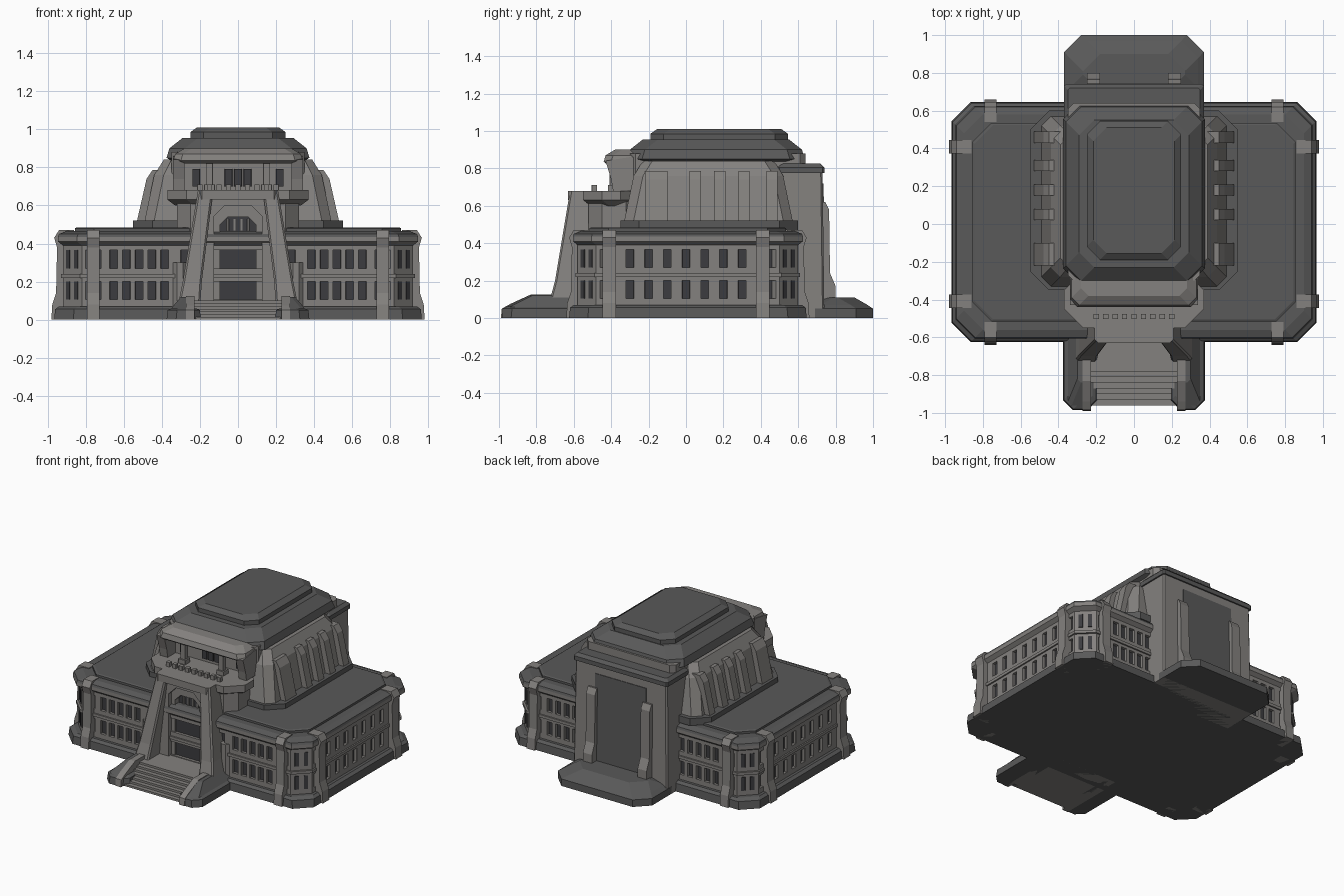
import bpy, bmesh, math
from mathutils import Matrix

cube = bpy.data.objects.get("Cube")
if cube:
    bpy.data.objects.remove(cube, do_unlink=True)


def material(name, red, green, blue):
    mat = bpy.data.materials.new(name)
    mat.use_nodes = True
    colour = (red, green, blue, 1)
    mat.diffuse_color = colour
    mat.node_tree.nodes["Principled BSDF"].inputs["Base Color"].default_value = colour
    return mat


STONE = material("warm grey stone", .23, .22, .21)
SLATE = material("dark grey slate", .1, .1, .1)
GLASS = material("shadowed glass", .045, .045, .05)
SIDES = (-1, 1)


def solid(name, mat, rings, matrix=Matrix()):
    """Join equal rings of points into a closed solid."""
    bm = bmesh.new()
    loops = [[bm.verts.new(point) for point in ring] for ring in rings]
    count = len(loops[0])
    for low, high in zip(loops, loops[1:]):
        for i in range(count):
            j = (i + 1) % count
            bm.faces.new((low[i], low[j], high[j], high[i]))
    bm.faces.new(loops[0])
    bm.faces.new(loops[-1])
    bmesh.ops.remove_doubles(bm, verts=bm.verts, dist=.00001)
    bmesh.ops.recalc_face_normals(bm, faces=bm.faces)
    mesh = bpy.data.meshes.new(name)
    bm.to_mesh(mesh)
    bm.free()
    mesh.materials.append(mat)
    part = bpy.data.objects.new(name, mesh)
    part.matrix_world = matrix
    bpy.context.collection.objects.link(part)


def outline(left, right, front, back, cut, z, side):
    """Rectangle with cut corners at one height."""
    corners = [(left + cut, front), (right - cut, front), (right, front + cut), (right, back - cut),
               (right - cut, back), (left + cut, back), (left, back - cut), (left, front + cut)]
    return [(side * x, y, z) for x, y in corners]


def tower(name, mat, foot, profile, side=1, matrix=Matrix()):
    """Stack a footprint through pairs of height and outward growth."""
    left, right, front, back, cut = foot
    solid(name, mat, [outline(left - grow, right + grow, front - grow, back + grow, max(cut, .001), z, side)
                      for z, grow in profile], matrix)


def block(name, mat, foot, bottom, top, side=1):
    tower(name, mat, foot, ((bottom, 0), (top, 0)), side)


def wide(half, front, back, cut=0):
    return (-half, half, front, back, cut)


def post(x, y, half):
    return (x - half, x + half, y - half, y + half, 0)


def fin(name, mat, profile, half, x, y, angle=0):
    """Upright rib against a wall, from pairs of height and projection."""
    points = [(-depth, z) for z, depth in profile]
    points += [(.06, profile[-1][0]), (.06, profile[0][0])]
    place = Matrix.Translation((x, y, 0)) @ Matrix.Rotation(angle, 4, "Z")
    solid(name, mat, [[(end, y, z) for y, z in points] for end in (-half, half)], place)


def arch(half, top, bottom=.1):
    cut = half * .45
    return [(-half, bottom), (-half, top - cut), (cut - half, top),
            (half - cut, top), (half, top - cut), (half, bottom)]


def arch_frame(name, mat, outer, inner, front, back):
    points = outer + inner[::-1]
    solid(name, mat, [[(x, y, z) for x, z in points] for y in (front, back)])


# Wings: plinth, glazed core, wall bands, cornice and flat roof
END, FRONT, BACK, CUT = .92, -.58, .6, .1
WING = wide(END, FRONT, BACK, CUT)
SILLS = (.105, .27)
WINDOW_HEIGHT = .095
tower("wing_plinth", SLATE, WING, ((0, .045), (.055, .04), (.07, .02)))
tower("window_core", GLASS, WING, ((.06, -.02), (.42, -.02)))
block("base_band", STONE, WING, .06, SILLS[0])
block("middle_band", STONE, WING, SILLS[0] + WINDOW_HEIGHT, SILLS[1])
tower("sill_course", STONE, WING, ((.22, .01), (.24, .01)))
block("head_band", STONE, WING, SILLS[1] + WINDOW_HEIGHT, .4)
tower("cornice", STONE, WING, ((.39, 0), (.41, .025), (.435, .025)))
tower("cornice_roof", SLATE, WING, ((.435, .025), (.45, .02), (.465, -.02)))
tower("wing_roof", SLATE, WING, ((.46, -.065), (.48, -.065), (.485, -.075)))


# Wall piers between the windows
def gaps(centres, start, end, half=.02):
    edges = [start] + [c + shift for c in centres for shift in (-half, half)] + [end]
    return list(zip(edges[::2], edges[1::2]))


FRONT_WINDOWS = [.385 + .067 * i for i in range(5)]
SIDE_WINDOWS = [.1 * i for i in range(-3, 4)]
BUTTRESS = ((0, .06), (.08, .055), (.14, .035), (.38, .03), (.43, .045), (.47, .02))
for side in SIDES:
    turn = side * math.pi / 2
    for left, right in gaps(FRONT_WINDOWS, .3, .72):
        block("front_pier", STONE, (left, right, FRONT, FRONT + .05, 0), .07, .4, side)
        block("back_pier", STONE, (left, right, BACK - .05, BACK, 0), .07, .4, side)
    for near, far in gaps(SIDE_WINDOWS, -.4, .4):
        block("side_pier", STONE, (END - .05, END, near, far, 0), .07, .4, side)
    for face, wall in zip(SIDES, (FRONT, BACK)):
        # Corner blocks with windows on the cut face
        near, far = sorted((wall, wall - face * .22))
        block("corner_block", STONE, (END - .22, END, near, far, CUT), .07, .4, side)
        place = (Matrix.Translation((side * (END - CUT / 2), wall - face * CUT / 2, 0))
                 @ Matrix.Rotation(math.atan2(face, side), 4, "Z"))
        for sill in SILLS:
            for y in (-.03, .03):
                tower("corner_window", GLASS, (-.004, .004, y - .014, y + .014, 0),
                      ((sill, 0), (sill + WINDOW_HEIGHT, 0)), 1, place)
        # Flared buttresses beside each corner
        fin("wall_buttress", STONE, BUTTRESS, .032, side * .76, wall, 0 if face < 0 else math.pi)
        fin("side_buttress", STONE, BUTTRESS, .036, side * END, face * .41, turn)

# Central hall, its stepped base and crowning roof
HALL_FLOOR = .52
block("hall", STONE, wide(.35, -.3, .64, .03), .05, .88)
block("hall_base", SLATE, wide(.55, -.35, BACK, CUT), .47, HALL_FLOOR)
tower("hall_roof", SLATE, wide(.36, -.3, .62, .08),
      ((.83, -.02), (.85, .015), (.9, 0), (.955, -.07)))
tower("roof_lantern", SLATE, wide(.25, -.19, .545, .07), ((.94, 0), (.985, 0), (1.01, -.035)))

# Sloping side aisles with leaning fins
for side in SIDES:
    tower("side_aisle", STONE, (.2, .49, -.33, .57, .05),
          ((HALL_FLOOR, 0), (.76, -.05), (.84, -.1)), side)
    for y, half in ((-.16, .06), (.05, .03), (.18, .03), (.31, .03), (.46, .03)):
        fin("aisle_fin", STONE, ((HALL_FLOOR, .13), (.74, .08), (.785, .05)), half,
            side * .4, y, side * math.pi / 2)

# Rear wall, fins, recessed panel and terrace
REAR = wide(.36, .5, .73, .01)
tower("rear_wall", STONE, REAR, ((0, .01), (.79, 0)))
tower("rear_wall_cap", SLATE, REAR, ((.775, .01), (.805, .01), (.825, -.01)))
fin("rear_panel", SLATE, ((.1, .018), (.72, .005)), .2, 0, .73, math.pi)
tower("rear_terrace", SLATE, wide(.37, BACK, 1, .09), ((0, 0), (.05, 0), (.07, -.03), (.11, -.1)))
for side in SIDES:
    fin("rear_fin", STONE, ((.1, .07), (.17, .07), (.24, .04), (.58, .035), (.62, .015)),
        .035, side * .215, .73, math.pi)

# Front bay with balcony and loggia
BALCONY = .68
block("front_bay", STONE, wide(.32, -.52, -.25, .07), .05, .63)
tower("balcony", STONE, wide(.37, -.55, -.25, CUT), ((.6, -.04), (.63, 0), (BALCONY, 0)))
block("portal_lintel", STONE, wide(.21, -.63, -.5, .02), .63, BALCONY)
tower("loggia_hood", STONE, wide(.34, -.44, -.2, .04), ((.82, -.02), (.835, 0), (.87, -.01), (.9, -.06)))
for x in (-.22, -.05, 0, .05, .22):
    block("loggia_window", GLASS, (x - .02, x + .02, -.308, -.29, 0), .7, .79)
for side in SIDES:
    fin("loggia_cheek", STONE, ((BALCONY, .09), (.74, .1), (.84, .13), (.86, 0)), .03, side * .31, -.3)
    block("loggia_column", STONE, post(.15, -.39, .018), BALCONY, .83, side)
    block("column_base", STONE, post(.15, -.39, .028), BALCONY, .71, side)
for i in range(-4, 5):
    block("parapet_block", STONE, post(i * .05, -.49, .014), BALCONY, .71)

# Portal: leaning pylons, nested arches and tall door
for side in SIDES:
    solid("portal_pylon", STONE, [
        outline(x - half, x + half, front, -.48, .01, z, side)
        for z, x, half, front in ((.05, .26, .06, -.74), (.2, .24, .05, -.7), (BALCONY, .17, .04, -.62))])
    block("bay_pilaster", STONE, (.27, .34, -.6, -.4, .02), .05, .3, side)
arch_frame("outer_arch", STONE, arch(.2, .66), arch(.125, .6), -.6, -.5)
arch_frame("inner_arch", STONE, arch(.14, .61), arch(.095, .54), -.57, -.5)
solid("door_glass", GLASS, [[(x, y, z) for x, z in arch(.1, .55)] for y in (-.529, -.515)])
for i in (-3, -1, 1, 3):
    block("door_mullion", STONE, post(i * .018, -.53, .006), .24, .53)
block("door_transom", STONE, wide(.095, -.54, -.52), .42, .435)
block("door_surround", STONE, wide(.095, -.55, -.52), .1, .25)
block("door_leaf", SLATE, wide(.06, -.556, -.54), .1, .23)

# Entrance terrace, steps and side walls
STEPS, TREAD, LANDING = 6, .03, .1
block("porch_landing", STONE, wide(.26, -.78, -.5), 0, LANDING)
for i in range(STEPS):
    block("step", STONE, wide(.25, -.96 + i * TREAD, -.7), 0, LANDING * (i + 1) / (STEPS + 1))
for side in SIDES:
    tower("porch_side", SLATE, (.2, .37, -.98, -.5, .05),
          ((0, .005), (.05, 0), (.06, -.02)), side)
    solid("porch_slope", SLATE, [outline(.25, right, front, -.5, .02, z, side)
                                 for z, right, front in ((.06, .35, -.96), (.12, .3, -.84))])
    fin("step_curb", STONE, ((0, .39), (.05, .385), (.075, .34), (.125, .23)), .022, side * .25, -.6)
